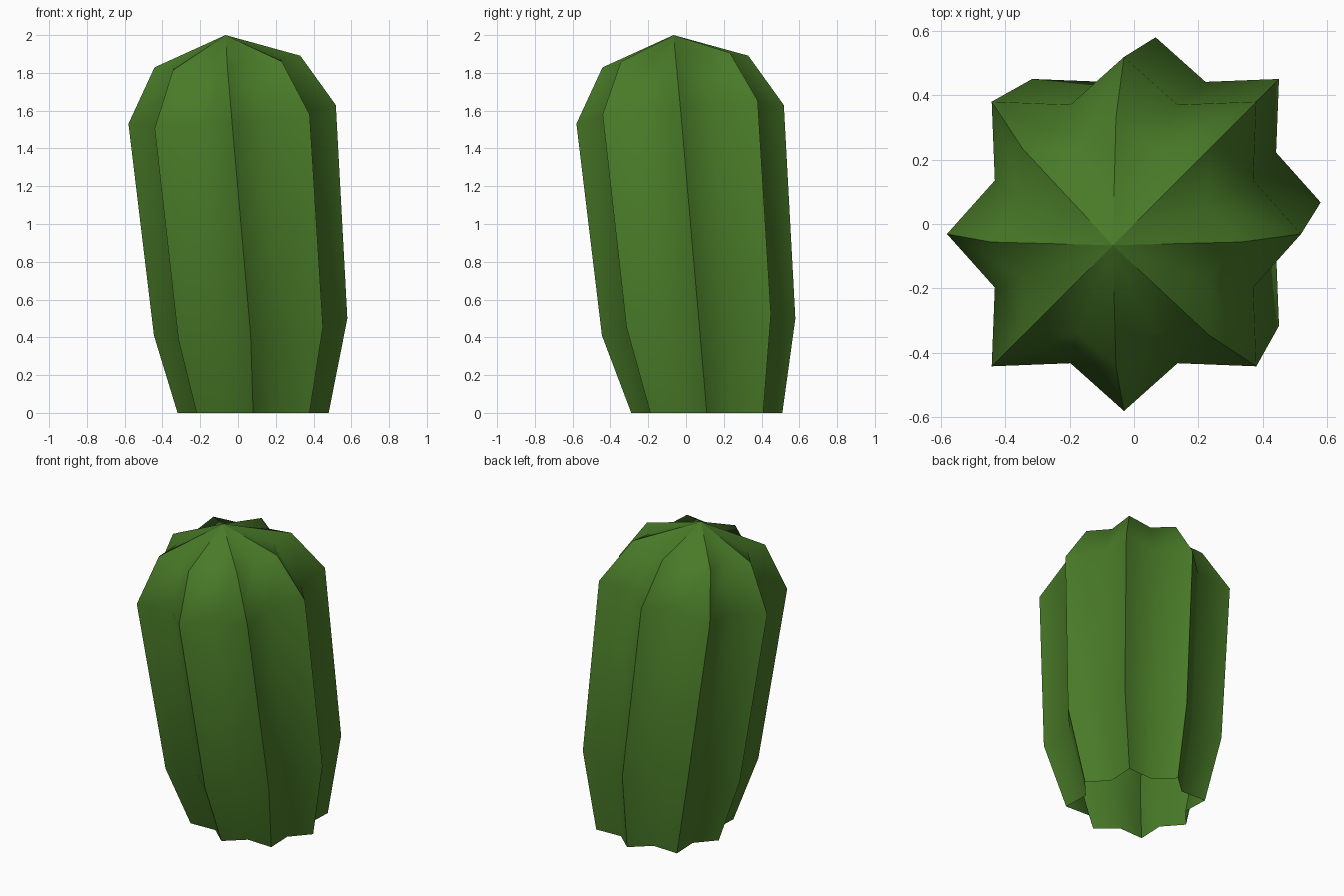
import bpy, bmesh, math

if "Cube" in bpy.data.objects:
    bpy.data.objects.remove(bpy.data.objects["Cube"])

# One green for the whole plant
green = bpy.data.materials.new("cactus green")
green.diffuse_color = (0.066, 0.195, 0.021, 1)
green.use_nodes = True
green.node_tree.nodes["Principled BSDF"].inputs["Base Color"].default_value = green.diffuse_color

# Star-shaped rings: centre x, centre y, centre z, tip radius, tilt
RINGS = [
    (0.08, 0.11, 0.0, 0.40, 0.0),
    (0.067, 0.067, 0.455, 0.512, 0.088),
    (-0.031, -0.031, 1.58, 0.549, 0.09),
    (-0.056, -0.056, 1.86, 0.386, 0.08),
]
APEX = (-0.066, -0.066, 2.0)
N = 16


def ring_point(i, cx, cy, cz, r, tilt):
    # Odd points are valleys, diagonal ridges stick out slightly more
    k = 0.79 if i % 2 else (1.057 if i % 4 == 2 else 1.0)
    a = 2 * math.pi * i / N
    dx, dy = r * k * math.cos(a), r * k * math.sin(a)
    return (cx + dx, cy + dy, cz + tilt * (dx + dy))


# Ribbed leaning trunk, open at the bottom, closed by a pointed cap
bm = bmesh.new()
rings = [[bm.verts.new(ring_point(i, *ring)) for i in range(N)] for ring in RINGS]
apex = bm.verts.new(APEX)
for lo, hi in zip(rings, rings[1:]):
    for i in range(N):
        j = (i + 1) % N
        bm.faces.new((lo[i], lo[j], hi[j], hi[i]))
for i in range(N):
    bm.faces.new((rings[-1][i], rings[-1][(i + 1) % N], apex))

# Smooth faces with crisp ridges
for f in bm.faces:
    f.smooth = True
for i in range(0, N, 2):
    column = [ring[i] for ring in rings] + [apex]
    for a, b in zip(column, column[1:]):
        bm.edges.get((a, b)).smooth = False

mesh = bpy.data.meshes.new("cactus_trunk")
bm.to_mesh(mesh)
bm.free()
mesh.materials.append(green)
trunk = bpy.data.objects.new("cactus_trunk", mesh)
bpy.context.collection.objects.link(trunk)
